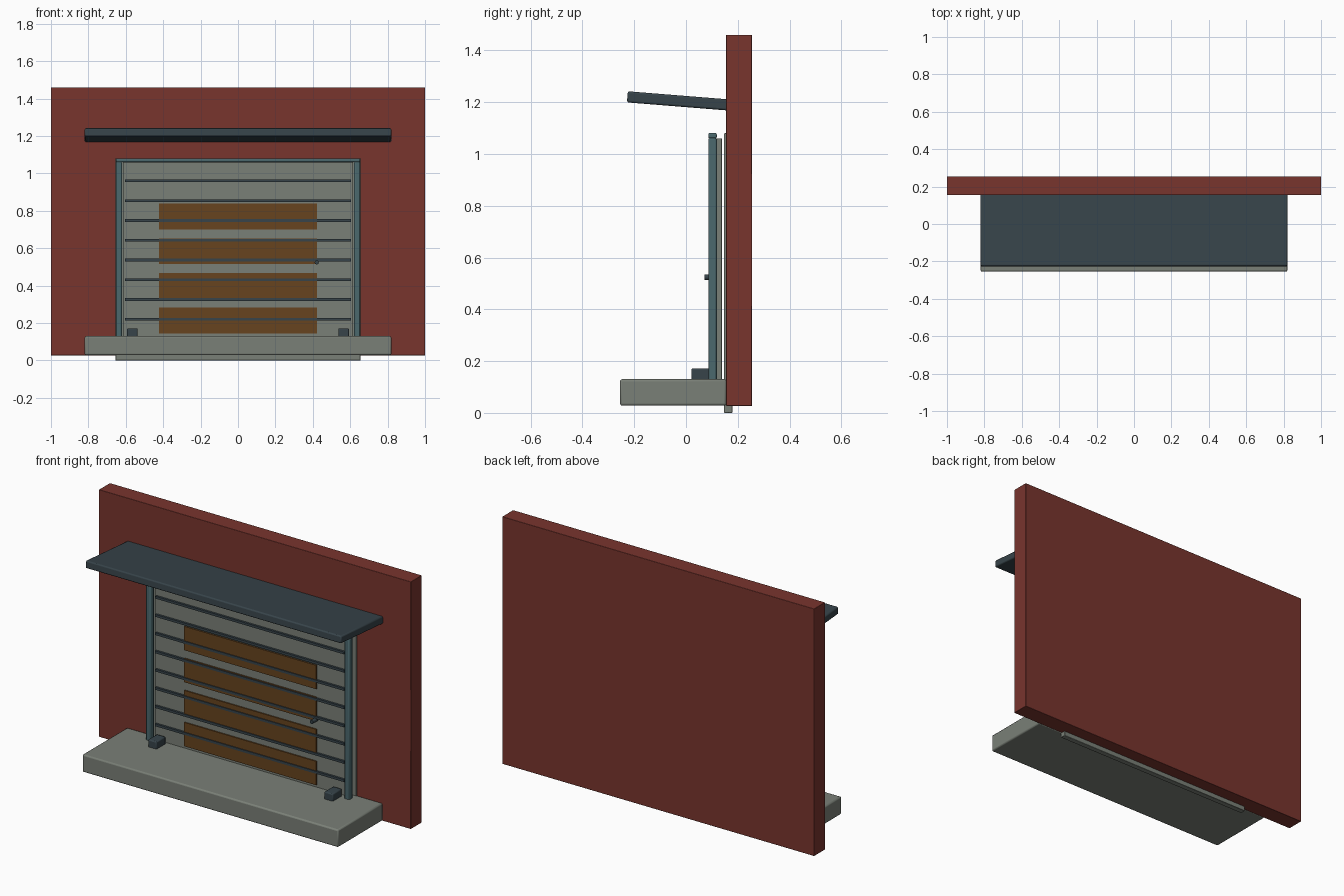
import bpy, math

if "Cube" in bpy.data.objects:
    bpy.data.objects.remove(bpy.data.objects["Cube"])


def mat(name, r, g, b):
    m = bpy.data.materials.new(name)
    m.diffuse_color = (r, g, b, 1)
    m.use_nodes = True
    m.node_tree.nodes["Principled BSDF"].inputs["Base Color"].default_value = m.diffuse_color
    return m


BRICK = mat("brick_red", 0.19, 0.035, 0.027)
GREY = mat("concrete_grey", 0.195, 0.215, 0.185)
SLATE = mat("dark_slate", 0.038, 0.057, 0.068)
TEAL = mat("teal_steel", 0.07, 0.14, 0.155)
WOOD = mat("brown_wood", 0.135, 0.056, 0.013)


def box(name, m, x, y, z, bevel=0.0, tilt=0.0):
    """Box from (min, max) ranges, optionally bevelled and tilted about x."""
    size = [r[1] - r[0] for r in (x, y, z)]
    bpy.ops.mesh.primitive_cube_add(size=1, location=[sum(r) / 2 for r in (x, y, z)])
    o = bpy.context.object
    o.name = name
    o.scale = size
    bpy.ops.object.transform_apply(location=False, rotation=False, scale=True)
    o.rotation_euler.x = tilt
    o.data.materials.append(m)
    if bevel:
        b = o.modifiers.new("bevel", "BEVEL")
        b.width = bevel
        b.segments = 2
        bpy.ops.object.shade_smooth_by_angle(angle=math.radians(30))
    return o


# wall, step and sloping canopy
box("wall", BRICK, (-1, 1), (0.155, 0.255), (0.027, 1.46), 0.002)
box("step", GREY, (-0.82, 0.82), (-0.255, 0.156), (0.028, 0.13), 0.008)
box("canopy", SLATE, (-0.82, 0.82), (-0.227, 0.175), (1.183, 1.226), 0.007, -0.08)

# backing panel set into the wall, and the door in front of it
box("backing_panel", GREY, (-0.655, 0.655), (0.147, 0.18), (0, 1.08), 0.003)
box("door", GREY, (-0.615, 0.615), (0.118, 0.139), (0.06, 1.06), 0.002)

# dark ribs across the door
for i in range(8):
    z = 0.22 + i * 0.1057
    box(f"door_rib_{i + 1}", SLATE, (-0.605, 0.605), (0.106, 0.12), (z - 0.007, z + 0.007))

# wooden panels
for i in range(4):
    z = 0.144 + i * 0.1855
    box(f"wood_panel_{i + 1}", WOOD, (-0.423, 0.423), (0.111, 0.119), (z, z + 0.138))

# door frame: two posts and a top rail
for side, s in (("left", -1), ("right", 1)):
    xs = sorted((s * 0.62, s * 0.653))
    box(f"post_{side}", TEAL, xs, (0.086, 0.119), (0.05, 1.062), 0.007)
    # stop blocks at the foot of the door
    xs = sorted((s * 0.537, s * 0.593))
    box(f"stop_block_{side}", SLATE, xs, (0.021, 0.105), (0.12, 0.172), 0.006)
box("top_rail", TEAL, (-0.653, 0.653), (0.086, 0.119), (1.06, 1.081), 0.006)

# door knob
bpy.ops.mesh.primitive_cylinder_add(vertices=16, radius=0.011, depth=0.05,
                                    location=(0.421, 0.097, 0.524),
                                    rotation=(math.pi / 2, 0, 0))
knob = bpy.context.object
knob.name = "door_knob"
knob.data.materials.append(SLATE)
bpy.ops.object.shade_smooth_by_angle(angle=math.radians(30))
